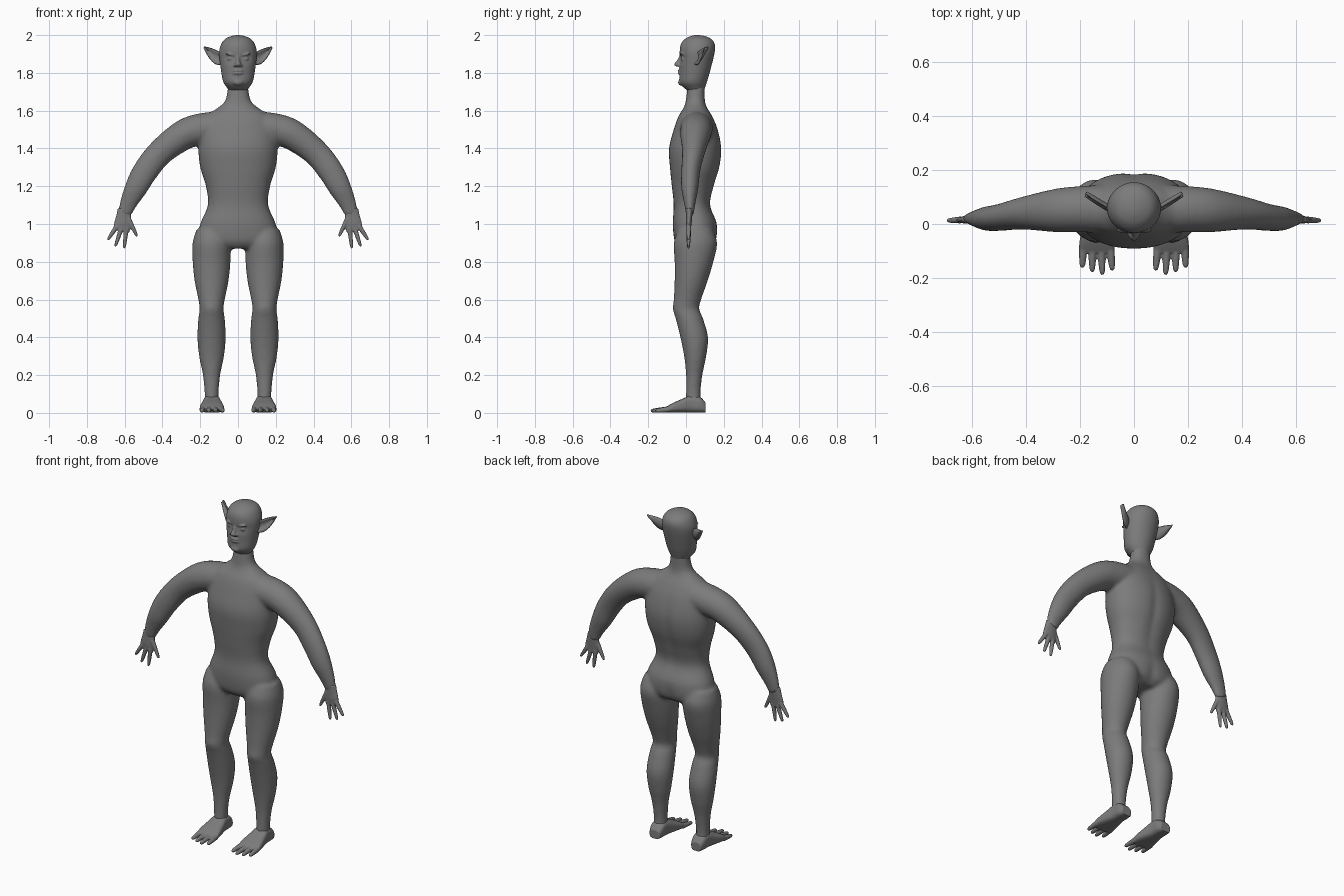
import bpy, bmesh, math
from mathutils import Vector, Matrix

cube = bpy.data.objects.get("Cube")
if cube:
    bpy.data.objects.remove(cube, do_unlink=True)

AXIS_Y, AXIS_Z = Vector((0, 1, 0)), Vector((0, 0, 1))
GREY = (.2, .2, .2, 1)
skin = bpy.data.materials.new("grey_skin")
skin.use_nodes = True
skin.diffuse_color = GREY
skin.node_tree.nodes["Principled BSDF"].inputs["Base Color"].default_value = GREY


def spline(rows, steps=5):
    """Smooth curve through rows of numbers."""
    out = []
    last = len(rows) - 1
    for i in range(last):
        before, start, end, after = (rows[max(0, min(last, i + k))] for k in (-1, 0, 1, 2))
        for step in range(steps):
            t = step / steps
            ease = t * t * (3 - 2 * t)
            rise, fall = t * (1 - t) ** 2 / 2, t * t * (1 - t) / 2
            out.append([b + (c - b) * ease + (c - a) * rise - (d - b) * fall
                        for a, b, c, d in zip(before, start, end, after)])
    return out + [list(rows[-1])]


def loft(bm, rows, v_axis=AXIS_Y, along=None, side=1, power=2, segments=40):
    """Closed tube through rows of (x, y, z, radius_u, radius_v)."""
    rows = spline(rows)
    points = [Vector(row[:3]) for row in rows]
    rings = []
    for i, row in enumerate(rows):
        tangent = along or points[min(i + 1, len(points) - 1)] - points[max(i - 1, 0)]
        u_axis = tangent.cross(v_axis).normalized()
        ring = []
        for k in range(segments):
            angle = math.tau * k / segments
            c, s = math.cos(angle), math.sin(angle)
            point = (points[i] + u_axis * row[3] * math.copysign(abs(c) ** (2 / power), c)
                     + v_axis * row[4] * math.copysign(abs(s) ** (2 / power), s))
            point.x *= side
            ring.append(bm.verts.new(point))
        rings.append(ring)
    skin_grid(bm, [ring + ring[:1] for ring in rings])
    bm.faces.new(rings[0])
    bm.faces.new(rings[-1])
    return [vert for ring in rings for vert in ring]


def skin_grid(bm, rows):
    for low, high in zip(rows, rows[1:]):
        for k in range(len(low) - 1):
            bm.faces.new((low[k], low[k + 1], high[k + 1], high[k]))


def column(bm, rows, x=0, **options):
    """Upright loft through rows of (z, half_width, front_y, back_y)."""
    return loft(bm, [(x, (front + back) / 2, z, width, (back - front) / 2)
                     for z, width, front, back in rows], along=AXIS_Z, **options)


def digit(bm, base, tip, radius, side):
    """Tapering finger or toe."""
    base, tip = Vector(base), Vector(tip)
    rows = []
    for t, taper in ((0, 1), (.5, .85), (.9, .6), (1, .2)):
        rows.append((*base.lerp(tip, t), radius * taper, radius * taper))
    loft(bm, rows, side=side, v_axis=AXIS_Z if base.z < .1 else AXIS_Y, segments=16)


def blob(bm, centre, size, tilt=0):
    place = Matrix.Translation(centre) @ Matrix.Rotation(tilt, 4, 'Y')
    bmesh.ops.create_uvsphere(bm, u_segments=20, v_segments=12, radius=1,
                              matrix=place @ Matrix.Diagonal((*size, 1)))


def finish(name, bm, voxel=None, smooth=0):
    """Make the object; a voxel size fuses its overlapping pieces."""
    bmesh.ops.recalc_face_normals(bm, faces=bm.faces)
    mesh = bpy.data.meshes.new(name)
    bm.to_mesh(mesh)
    bm.free()
    mesh.materials.append(skin)
    mesh.shade_smooth()
    ob = bpy.data.objects.new(name, mesh)
    bpy.context.collection.objects.link(ob)
    if voxel:
        merge = ob.modifiers.new("merge", 'REMESH')
        merge.mode, merge.voxel_size, merge.use_smooth_shade = 'VOXEL', voxel, True
        soften = ob.modifiers.new("soften", 'SMOOTH')
        soften.factor, soften.iterations = .5, smooth
    return ob


def bump(value, centre, width):
    return math.exp(-((value - centre) / width) ** 2)


# Torso with neck
body = bmesh.new()
torso = column(body, [
    (.87, .15, -.03, .12), (.91, .21, -.06, .16), (1, .2, -.07, .165), (1.1, .16, -.065, .13),
    (1.2, .17, -.075, .15), (1.3, .2, -.085, .18), (1.4, .21, -.09, .19), (1.5, .2, -.065, .17),
    (1.57, .17, -.04, .14), (1.62, .1, -.01, .11), (1.66, .065, 0, .1), (1.75, .05, .01, .1),
], power=2.2)
for vert in torso:
    if vert.co.y > .05:  # spine groove and buttock cleft
        depth = bump(vert.co.z, 1.3, .2) + bump(vert.co.z, .92, .06)
        vert.co.y -= .01 * depth * bump(vert.co.x, 0, .03)

# Arms and legs, fused into the torso
for side in (1, -1):
    loft(body, [
        (.1, .055, 1.51, .085, .09), (.2, .055, 1.5, .085, .085), (.29, .05, 1.47, .08, .08),
        (.41, .04, 1.38, .07, .06), (.49, .025, 1.28, .067, .05), (.54, .02, 1.19, .06, .045),
        (.58, .02, 1.11, .046, .03), (.6, .02, 1.05, .036, .02)], side=side)
    column(body, [
        (.97, .08, -.04, .14), (.9, .1, -.065, .165), (.8, .1, -.06, .145), (.7, .09, -.06, .115),
        (.6, .07, -.065, .08), (.55, .063, -.07, .07), (.5, .07, -.055, .09), (.4, .075, -.03, .117),
        (.3, .066, -.01, .107), (.2, .046, 0, .087), (.1, .037, 0, .077), (.04, .04, 0, .085),
    ], x=.14, side=side)
finish("body", body, .01, 6)

# Head with dented eye sockets and raised features
head = bmesh.new()
skull = column(head, [
    (1.7, .045, .02, .095), (1.72, .057, -.01, .1), (1.75, .077, -.034, .11), (1.8, .088, -.034, .125),
    (1.9, .1, -.034, .15), (1.95, .09, -.028, .153), (1.98, .068, -.005, .133),
    (1.995, .035, .025, .1), (2, .01, .05, .07)], segments=72)
for vert in skull:
    if vert.co.y < .03:
        vert.co.y += .012 * bump(abs(vert.co.x), .04, .028) * bump(vert.co.z, 1.877, .016)
nose_bridge, nose_tip = (0, -.02, 1.9, .008, .01), (0, -.047, 1.845, .015, .016)
loft(head, [nose_bridge, (0, -.034, 1.87, .009, .012), nose_tip, (0, -.04, 1.834, .013, .012)],
     segments=24)
for lip_z in (1.798, 1.812):
    blob(head, (0, -.034, lip_z), (.028, .01, .006))
blob(head, (0, -.028, 1.75), (.026, .014, .017))
for side in (1, -1):
    blob(head, (side * .04, -.02, 1.875), (.018, .007, .008))
    blob(head, (side * .04, -.024, 1.897), (.03, .009, .006), -side * .2)
    blob(head, (side * .016, -.038, 1.84), (.009, .011, .007))
finish("head", head, .005, 3)

for side, label in ((1, "left"), (-1, "right")):
    # Pointed ear: a cupped leaf swept outward and back
    ear = bmesh.new()
    leaf = []
    for x, low, high in spline([(.085, 1.845, 1.905), (.11, 1.845, 1.915), (.13, 1.855, 1.925),
                                (.155, 1.885, 1.933), (.18, 1.934, 1.937)]):
        row = []
        for k in range(7):
            t = k / 6
            cup = .012 * math.sin(math.pi * t)
            sweep = (x - .09) * .6 + cup + .012 * t
            row.append(ear.verts.new((side * (x - cup / 2), .045 + sweep, low + (high - low) * t)))
        leaf.append(row)
    skin_grid(ear, leaf)
    shell = finish(label + "_ear", ear).modifiers.new("thickness", 'SOLIDIFY')
    shell.thickness, shell.offset = .007, 0

    # Hand: flat palm, thumb and three fingers
    hand = bmesh.new()
    loft(hand, [(.6, .018, 1.08, .036, .018), (.605, .017, 1.04, .04, .016),
                (.61, .015, 1, .046, .014), (.617, .015, .965, .043, .01)], side=side)
    for base_x, base_z, tip_x, tip_z in ((.58, 1.03, .534, .934), (.59, .98, .603, .87),
                                         (.617, .98, .65, .88), (.64, .99, .69, .915)):
        digit(hand, (base_x, .015, base_z), (tip_x, .013, tip_z), .013, side)
    finish(label + "_hand", hand, .004, 2)

    # Foot: wedge with squared heel and four toes
    foot = bmesh.new()
    wedge = ((.104, .032, .026), (.075, .042, .041), (.03, .045, .046),
             (-.02, .055, .036), (-.07, .064, .025), (-.108, .065, .014))
    loft(foot, [(.138, y, height + .002, width, height) for y, width, height in wedge],
         v_axis=AXIS_Z, along=AXIS_Y, side=side, power=3)
    for k, tip_y in enumerate((-.172, -.188, -.178, -.162)):
        digit(foot, (.088 + k / 30, -.085, .02), (.08 + k / 27, tip_y, .011), .016, side)
    finish(label + "_foot", foot, .004, 2)
